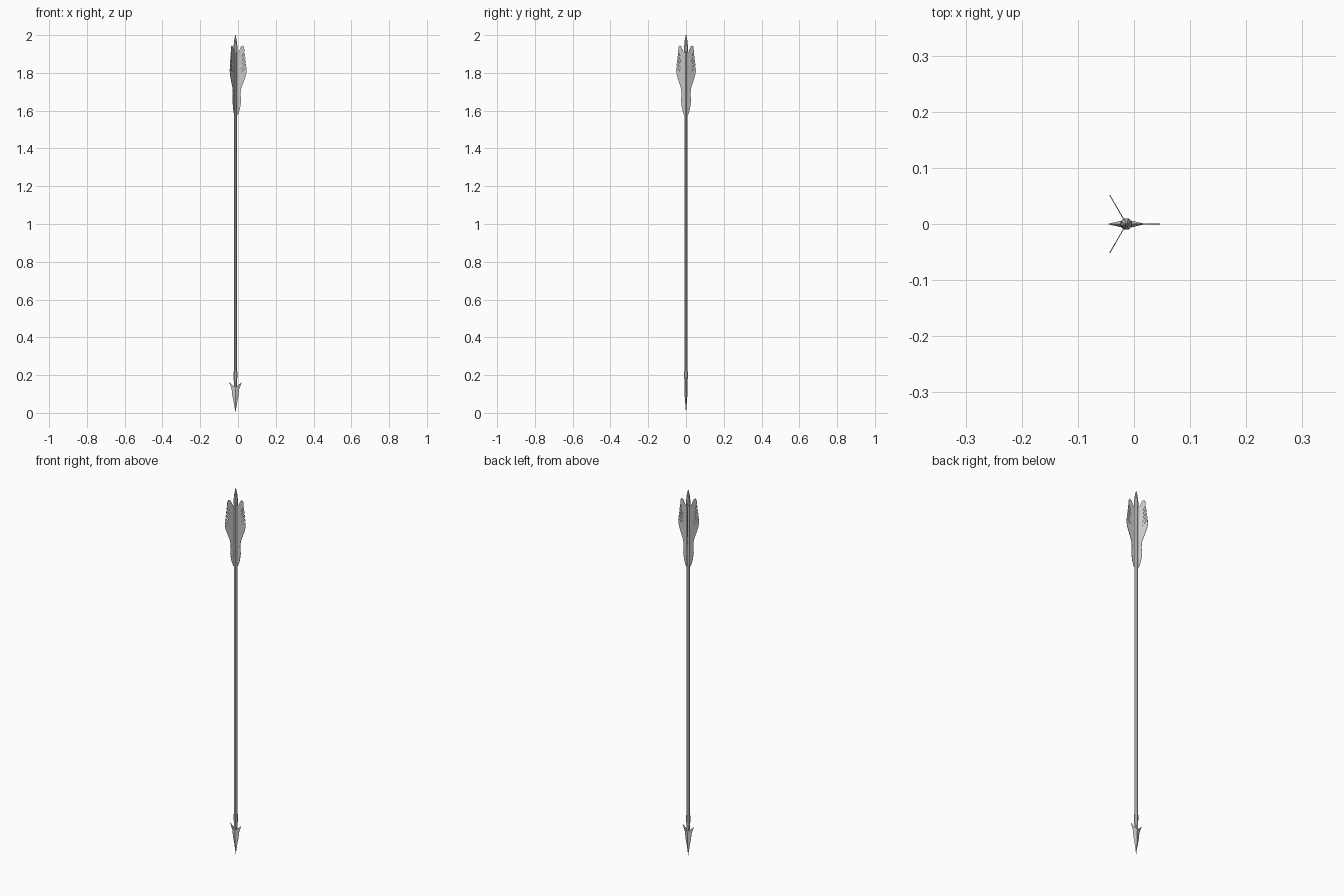
import bpy, bmesh, math
from mathutils import Matrix

if "Cube" in bpy.data.objects:
    bpy.data.objects.remove(bpy.data.objects["Cube"])

CX = -0.0135  # shaft axis sits slightly off centre in x


def make(name, bm):
    bmesh.ops.recalc_face_normals(bm, faces=bm.faces)
    me = bpy.data.meshes.new(name)
    bm.to_mesh(me)
    bm.free()
    ob = bpy.data.objects.new(name, me)
    ob.location.x = CX
    bpy.context.collection.objects.link(ob)
    return ob


def turned(name, profile, sides=8):
    """Closed lathe from (radius, z) pairs."""
    bm = bmesh.new()
    rings = []
    for r, z in profile:
        angles = [(i + 0.5) * 2 * math.pi / sides for i in range(sides)]
        rings.append([bm.verts.new((r * math.cos(a), r * math.sin(a), z)) for a in angles])
    for a, b in zip(rings, rings[1:]):
        for i in range(sides):
            j = (i + 1) % sides
            bm.faces.new((a[i], a[j], b[j], b[i]))
    bm.faces.new(rings[0])
    bm.faces.new(rings[-1])
    return make(name, bm)


# Shaft, head socket and pointed nock
turned("shaft", [(0.0095, 0.19), (0.0095, 1.92)])
turned("head_socket", [(0.006, 0.10), (0.0085, 0.14), (0.0105, 0.19), (0.0105, 0.22)])
turned("nock", [(0.0095, 1.90), (0.011, 1.925), (0.0105, 1.945), (0.007, 1.975), (0.0015, 2.0)])

# Barbed blade: edge x, edge z, ridge z, ridge half thickness
stations = [(0.008, 0.05, 0.05, 0.004), (0.017, 0.095, 0.095, 0.0075),
            (0.020, 0.125, 0.115, 0.008), (0.034, 0.165, 0.13, 0.008),
            (0.010, 0.142, 0.155, 0.009)]
bm = bmesh.new()
for sx in (-1, 1):
    for sy in (-1, 1):
        tip = bm.verts.new((0, 0, 0))
        edge = [bm.verts.new((sx * x, 0, z)) for x, z, _, _ in stations]
        ridge = [bm.verts.new((0, sy * t, z)) for _, _, z, t in stations]
        bm.faces.new((tip, edge[0], ridge[0]))
        for i in range(len(stations) - 1):
            bm.faces.new((edge[i], edge[i + 1], ridge[i + 1], ridge[i]))
bmesh.ops.remove_doubles(bm, verts=bm.verts, dist=1e-5)
make("arrowhead_blade", bm)

# Feather outline (radius, z): smooth lower lobe, slit upper edge, swept top
outline = [(0.006, 1.575), (0.014, 1.58), (0.024, 1.61), (0.030, 1.65),
           (0.027, 1.69), (0.031, 1.72), (0.044, 1.755), (0.055, 1.785),
           (0.0595, 1.81)]
for k in range(5):
    z = 1.832 + k * 0.019
    r = 0.0585 - k * 0.0025
    outline += [(r, z), (0.030, z - 0.030), (r - 0.001, z + 0.005)]
outline += [(0.046, 1.935), (0.040, 1.945), (0.030, 1.94), (0.018, 1.915), (0.006, 1.905)]

# Three thin feathers around the shaft
for n in range(3):
    bm = bmesh.new()
    face = bm.faces.new([bm.verts.new((r, -0.0008, z)) for r, z in outline])
    ext = bmesh.ops.extrude_face_region(bm, geom=[face], use_keep_orig=True)
    moved = [v for v in ext["geom"] if isinstance(v, bmesh.types.BMVert)]
    bmesh.ops.translate(bm, verts=moved, vec=(0, 0.0016, 0))
    bmesh.ops.triangulate(bm, faces=[f for f in bm.faces if len(f.verts) > 4])
    bmesh.ops.transform(bm, matrix=Matrix.Rotation(n * 2 * math.pi / 3, 4, 'Z'), verts=bm.verts)
    make(f"feather_{n + 1}", bm)
